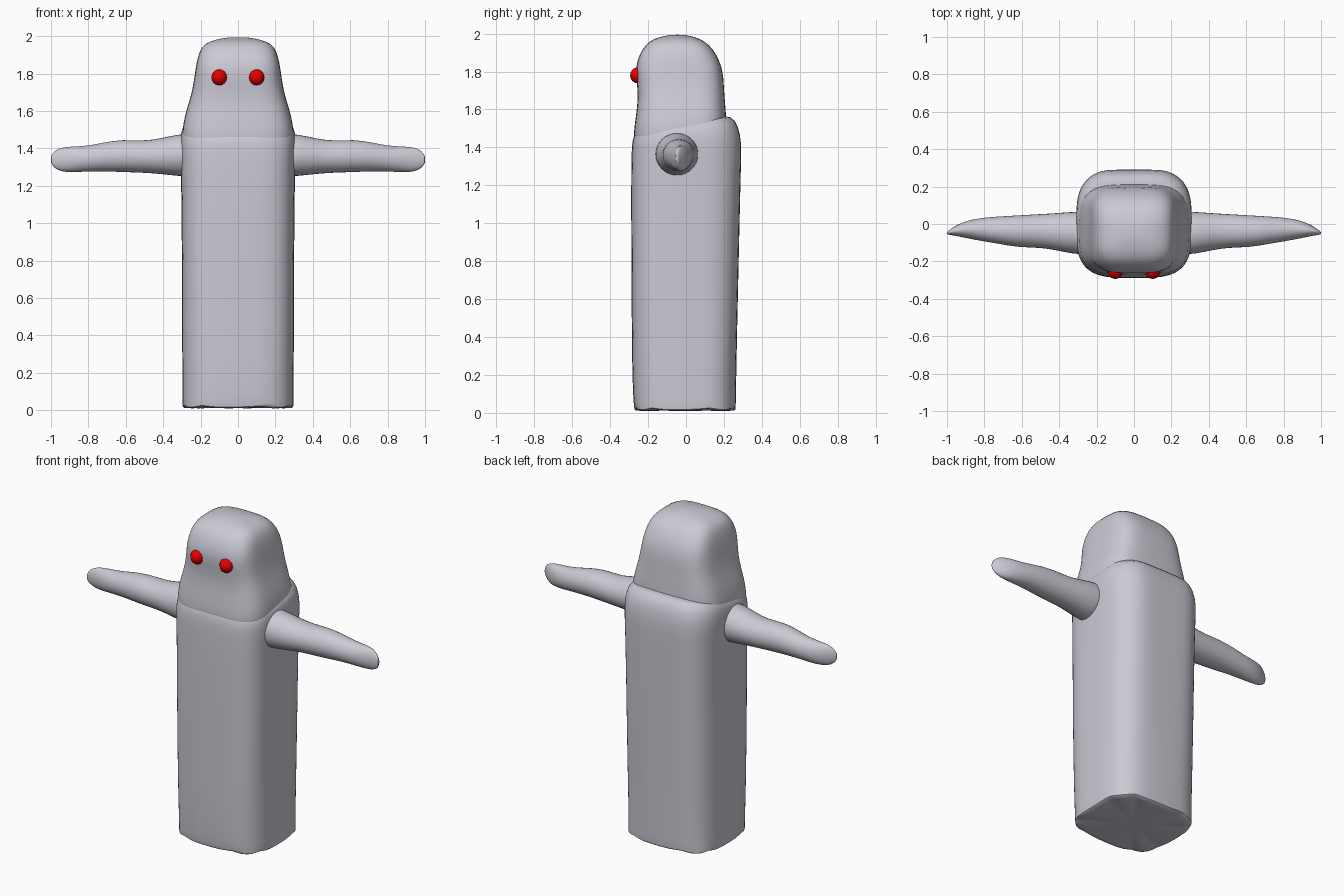
import bpy, bmesh, math
from mathutils import Vector

cube = bpy.data.objects.get("Cube")
if cube:
    bpy.data.objects.remove(cube, do_unlink=True)


def make_material(name, color):
    m = bpy.data.materials.new(name)
    m.use_nodes = True
    m.diffuse_color = color
    m.node_tree.nodes["Principled BSDF"].inputs["Base Color"].default_value = color
    return m


cloth = make_material("pale lavender grey", (0.6, 0.59, 0.66, 1))
red = make_material("red", (0.8, 0.0, 0.0, 1))


def squarish(angle, power):
    """Point on a unit superellipse."""
    c, s = math.cos(angle), math.sin(angle)
    return (math.copysign(abs(c) ** (2 / power), c),
            math.copysign(abs(s) ** (2 / power), s))


def loft(name, rings, material, angle=60):
    """Skin closed rings of points, cap both ends, smooth."""
    bm = bmesh.new()
    loops = [[bm.verts.new(p) for p in ring] for ring in rings]
    n = len(loops[0])
    for a, b in zip(loops, loops[1:]):
        for i in range(n):
            j = (i + 1) % n
            bm.faces.new((a[i], a[j], b[j], b[i]))
    for loop in (loops[0], loops[-1]):
        centre = sum((v.co for v in loop), Vector()) / n
        hub = bm.verts.new(centre)
        for i in range(n):
            bm.faces.new((loop[i], loop[(i + 1) % n], hub))
    bmesh.ops.recalc_face_normals(bm, faces=bm.faces)
    mesh = bpy.data.meshes.new(name)
    bm.to_mesh(mesh)
    bm.free()
    mesh.materials.append(material)
    ob = bpy.data.objects.new(name, mesh)
    bpy.context.collection.objects.link(ob)
    sub = ob.modifiers.new("Smooth", 'SUBSURF')
    sub.levels = sub.render_levels = 1
    bpy.ops.object.select_all(action='DESELECT')
    ob.select_set(True)
    bpy.context.view_layer.objects.active = ob
    bpy.ops.object.shade_smooth_by_angle(angle=math.radians(angle))
    return ob


def section(z, half, front, back, power, tilt=0, lobes=0, n=32):
    """Rounded-square level slice; lobes push the two back corners out."""
    ring = []
    for i in range(n):
        u, v = squarish(math.tau * (i + 0.5) / n, power)
        y = (front + back) / 2 + v * (back - front) / 2
        if v > 0:
            y += lobes * v * (math.sin(math.pi * min(abs(u), 1)) - 0.5)
        ring.append((u * half, y, z + tilt * y))
    return ring


# Torso: a tall robe with a ragged hem and rounded shoulders
torso = [
    section(0.01, 0.285, -0.265, 0.255, 3.4),
    section(0.012, 0.298, -0.272, 0.262, 3.6),
    section(0.05, 0.298, -0.278, 0.264, 3.3),
    section(0.22, 0.299, -0.285, 0.266, 3.4),
    section(0.6, 0.300, -0.288, 0.272, 3.6, 0, 0.008),
    section(1.0, 0.302, -0.29, 0.28, 3.6, 0, 0.012),
    section(1.3, 0.306, -0.29, 0.286, 3.6, 0, 0.016),
    section(1.42, 0.312, -0.287, 0.289, 3.6, 0.02, 0.02),
    section(1.485, 0.307, -0.278, 0.272, 3.5, 0.1, 0.02),
    section(1.53, 0.288, -0.264, 0.237, 3.5, 0.16, 0.02),
    section(1.535, 0.235, -0.22, 0.17, 3.5, 0.16, 0.01),
]
# Pull alternating points of the hem up for a torn edge at the corners
for k in (0, 1):
    torso[k] = [(x, y, z + (0.014 if i % 4 == 1 and abs(x) > 0.12 else 0))
                for i, (x, y, z) in enumerate(torso[k])]
loft("torso", torso, cloth)

# Head: rises out of the shoulders and narrows to a soft flat crown
loft("head", [
    section(1.36, 0.296, -0.278, 0.2, 3.6),
    section(1.48, 0.302, -0.278, 0.215, 3.6),
    section(1.58, 0.285, -0.262, 0.212, 3.7),
    section(1.66, 0.258, -0.254, 0.204, 3.8),
    section(1.73, 0.241, -0.258, 0.2, 3.8),
    section(1.80, 0.231, -0.267, 0.195, 3.8),
    section(1.86, 0.222, -0.258, 0.176, 3.8),
    section(1.92, 0.207, -0.23, 0.142, 3.6),
    section(1.96, 0.18, -0.195, 0.1, 3.4),
    section(1.982, 0.125, -0.145, 0.05, 3.0),
    section(1.994, 0.05, -0.08, -0.01, 2.4),
], cloth)


# Arms: wavering tapered tubes flattened toward the tip
# x, low z, high z, front y, back y
arm_path = [
    (0.24, 1.245, 1.485, -0.17, 0.07),
    (0.32, 1.25, 1.478, -0.163, 0.068),
    (0.42, 1.262, 1.455, -0.142, 0.06),
    (0.50, 1.268, 1.442, -0.128, 0.055),
    (0.62, 1.272, 1.450, -0.127, 0.048),
    (0.72, 1.276, 1.434, -0.108, 0.042),
    (0.80, 1.276, 1.415, -0.095, 0.036),
    (0.89, 1.27, 1.412, -0.078, 0.022),
    (0.95, 1.275, 1.407, -0.065, -0.005),
    (0.985, 1.297, 1.385, -0.058, -0.03),
    (1.0, 1.32, 1.36, -0.055, -0.042),
]
for side, label in ((1, "left"), (-1, "right")):
    rings = []
    for x, low, high, front, back in arm_path:
        rings.append([(side * x,
                       (front + back) / 2 + math.cos(a) * (back - front) / 2,
                       (low + high) / 2 + math.sin(a) * (high - low) / 2)
                      for a in (math.tau * i / 16 for i in range(16))])
    loft(label + "_arm", rings, cloth)

    # Eyes: small red beads set into the face
    bpy.ops.mesh.primitive_uv_sphere_add(segments=10, ring_count=8, radius=0.043,
                                         location=(side * 0.1, -0.252, 1.78))
    eye = bpy.context.object
    eye.name = label + "_eye"
    eye.data.materials.append(red)
    bpy.ops.object.shade_smooth()
